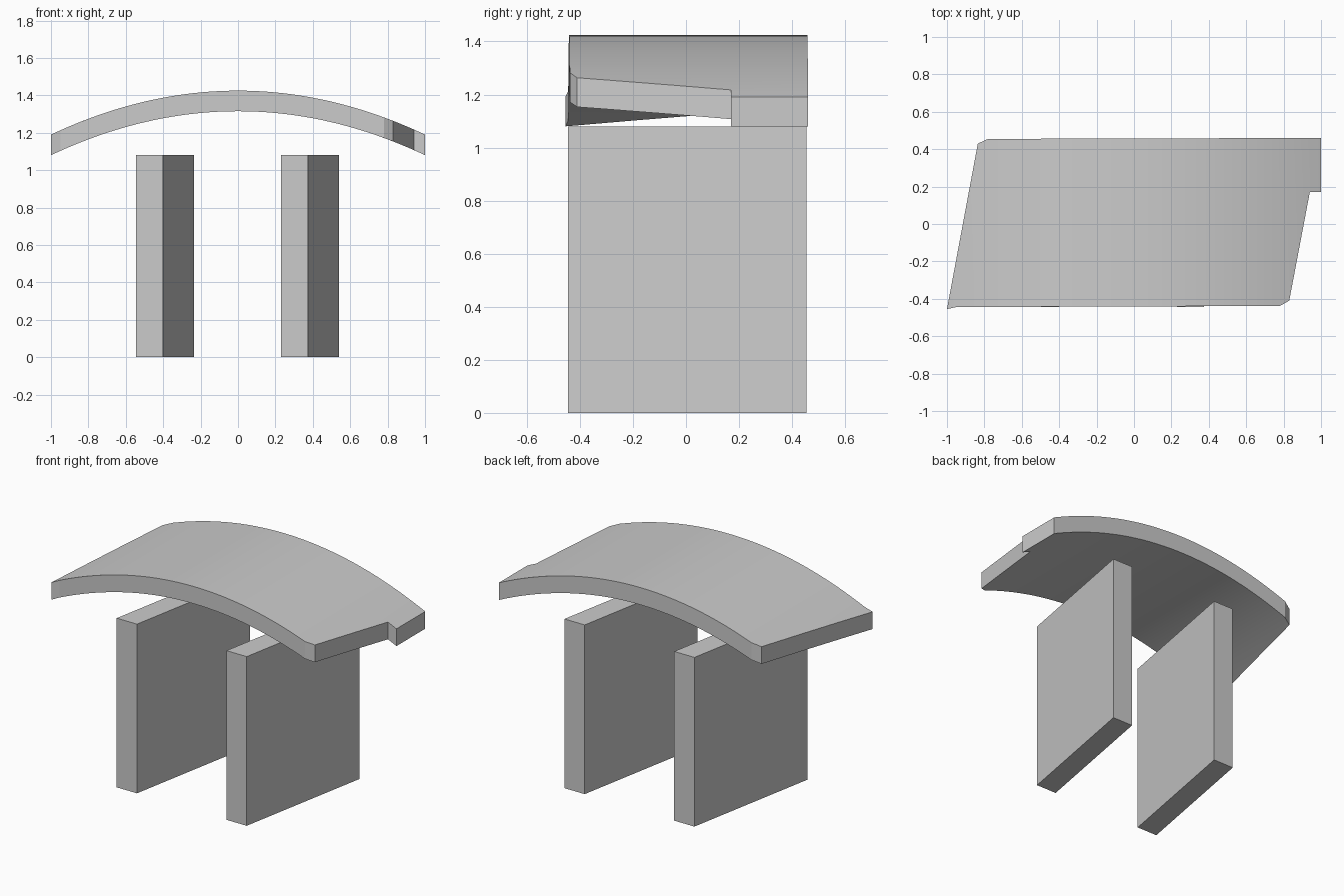
import bpy, bmesh

if "Cube" in bpy.data.objects:
    bpy.data.objects.remove(bpy.data.objects["Cube"])


def prism(outline, height):
    """Upright prism over a plan outline, as a bmesh."""
    bm = bmesh.new()
    base = bm.faces.new([bm.verts.new((x, y, 0)) for x, y in outline])
    up = bmesh.ops.extrude_face_region(bm, geom=[base], use_keep_orig=True)["geom"]
    for v in up:
        if isinstance(v, bmesh.types.BMVert):
            v.co.z = height
    bmesh.ops.recalc_face_normals(bm, faces=bm.faces[:])
    return bm


def finish(bm, name):
    mesh = bpy.data.meshes.new(name)
    bm.to_mesh(mesh)
    bm.free()
    obj = bpy.data.objects.new(name, mesh)
    bpy.context.collection.objects.link(obj)
    return obj


# Two slanted support walls
for name, x in (("left_wall", -0.545), ("right_wall", 0.23)):
    finish(prism([(x, -0.445), (x + 0.143, -0.445),
                  (x + 0.31, 0.455), (x + 0.167, 0.455)], 1.08), name)

# Arched roof slab: skewed plan with clipped corners and a notch on the right
bm = prism([(-1, -0.455), (-0.95, -0.444), (0.78, -0.438), (0.83, -0.41),
            (0.94, 0.17), (1, 0.17), (1, 0.46), (-0.78, 0.455), (-0.835, 0.43)], 0.11)
steps = 40
for i in range(1, steps):
    bmesh.ops.bisect_plane(bm, geom=bm.verts[:] + bm.edges[:] + bm.faces[:],
                           plane_co=(-1 + 2 * i / steps, 0, 0), plane_no=(1, 0, 0), dist=1e-4)
for v in bm.verts:
    v.co.z += 1.315 - 0.235 * v.co.x ** 2
roof = finish(bm, "arched_roof")
bpy.context.view_layer.objects.active = roof
roof.select_set(True)
bpy.ops.object.shade_smooth_by_angle(angle=0.2)
